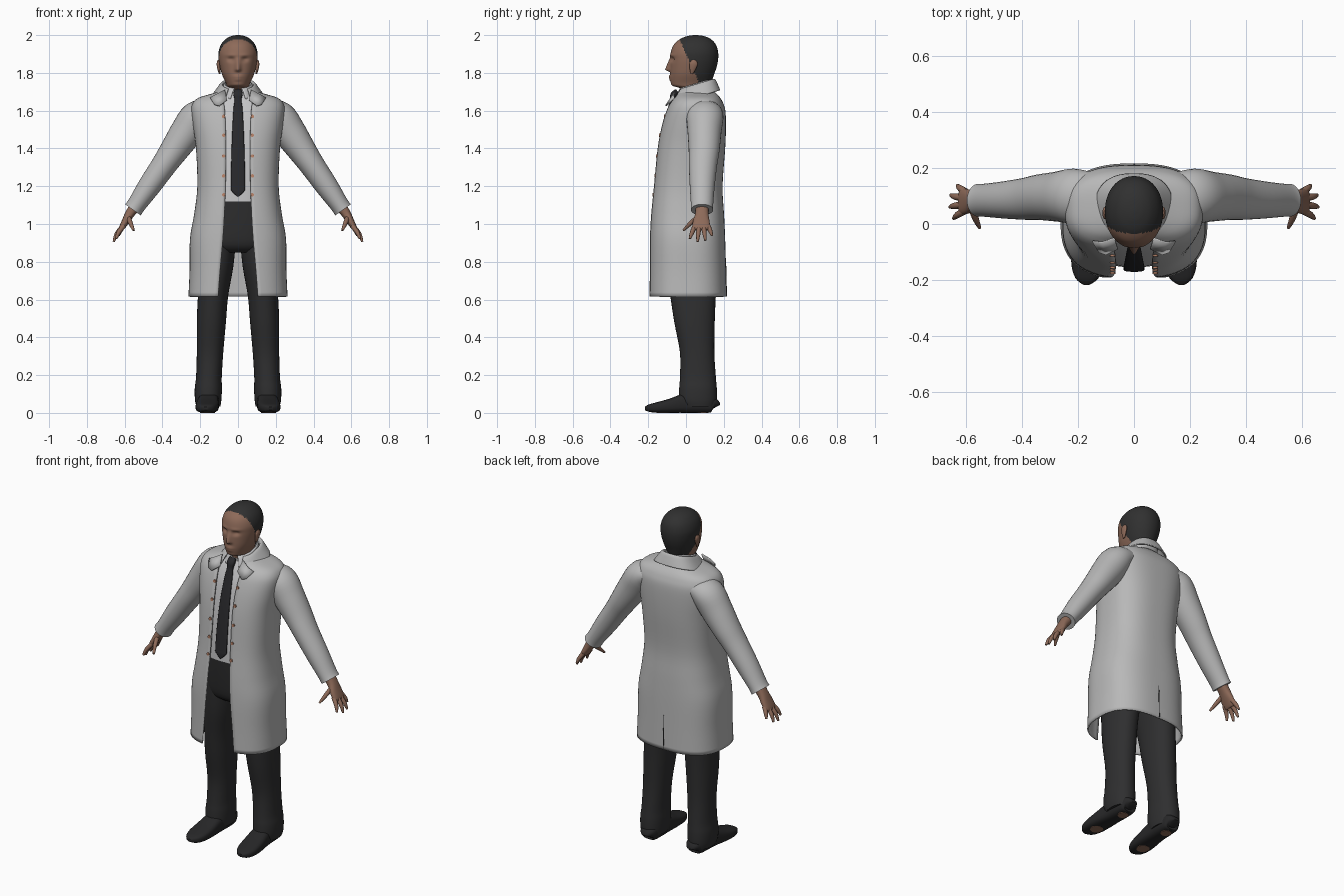
import bpy, bmesh, math
from mathutils import Vector


def material(name, r, g, b):
    m = bpy.data.materials.new(name)
    m.diffuse_color = (r, g, b, 1)
    return m


COAT = material("coat grey", 0.48, 0.48, 0.48)
SHIRT = material("shirt white", 0.56, 0.56, 0.57)
SKIN = material("brown skin", 0.27, 0.145, 0.10)
HAIR = material("black hair", 0.03, 0.03, 0.03)
CLOTH = material("trouser charcoal", 0.028, 0.028, 0.029)
TIE = material("tie black", 0.022, 0.022, 0.025)
SHOE = material("shoe black", 0.02, 0.02, 0.021)
BUTTON = material("copper button", 0.5, 0.24, 0.15)


def resample(rows, n):
    """Catmull-Rom through the rows, n steps per span."""
    out = []
    for i in range(len(rows) - 1):
        a, b, c, d = (rows[max(0, min(len(rows) - 1, i + k))] for k in (-1, 0, 1, 2))
        for s in range(n):
            t = s / n
            out.append([0.5 * (2 * q + (r - p) * t + (2 * p - 5 * q + 4 * r - w) * t * t
                               + (3 * q - p - 3 * r + w) * t ** 3)
                        for p, q, r, w in zip(a, b, c, d)])
    return out + [list(rows[-1])]


def power(v, p):
    return math.copysign(abs(v) ** p, v)


def skin_rings(name, rings, mat, closed=True, cap=True, mirror=False, thick=0):
    bm = bmesh.new()
    vr = [[bm.verts.new(c) for c in ring] for ring in rings]
    n = len(vr[0])
    for a, b in zip(vr, vr[1:]):
        for i in range(n if closed else n - 1):
            j = (i + 1) % n
            bm.faces.new((a[i], a[j], b[j], b[i]))
    if closed and cap:
        bm.faces.new(vr[0])
        bm.faces.new(vr[-1])
    bmesh.ops.recalc_face_normals(bm, faces=bm.faces)
    me = bpy.data.meshes.new(name)
    bm.to_mesh(me)
    bm.free()
    for f in me.polygons:
        f.use_smooth = True
    me.set_sharp_from_angle(angle=math.radians(50))
    me.materials.append(mat)
    ob = bpy.data.objects.new(name, me)
    bpy.context.collection.objects.link(ob)
    if thick:
        s = ob.modifiers.new("thickness", 'SOLIDIFY')
        s.thickness, s.offset = thick, 0
    if mirror:
        ob.modifiers.new("mirror", 'MIRROR')
    return ob


def body(name, rows, mat, p=0.8, seg=48, n=4, tilt=0, **kw):
    """Upright loft; rows: z, centre x, half width, front y, back y [, half opening at the front]."""
    split = len(rows[0]) > 5
    rings = []
    for r in resample(rows, n):
        z, cx, rx, yf, yb = r[:5]
        t0 = math.asin(min(1, (r[5] / rx) ** (1 / p))) if split else 0
        ring = []
        for i in range(seg):
            t = t0 + (2 * math.pi - 2 * t0) * i / (seg - 1 if split else seg)
            y = (yf + yb) / 2 - (yb - yf) / 2 * power(math.cos(t), p)
            ring.append((cx + rx * power(math.sin(t), p), y, z + tilt * (y - 0.06)))
        rings.append(ring)
    return skin_rings(name, rings, mat, closed=not split, **kw)


def tube(name, rows, mat, axis=(0, 1, 0), p=1.0, seg=24, n=4, **kw):
    """Loft along a path; rows: x, y, z, half size along axis, half size across it."""
    rs = resample(rows, n)
    rings = []
    for i, r in enumerate(rs):
        c = Vector(r[:3])
        t = (Vector(rs[min(i + 1, len(rs) - 1)][:3]) - Vector(rs[max(i - 1, 0)][:3])).normalized()
        v = t.cross(Vector(axis)).normalized()
        u = v.cross(t)
        ang = [2 * math.pi * k / seg for k in range(seg)]
        rings.append([c + u * r[3] * power(math.cos(a), p) + v * r[4] * power(math.sin(a), p)
                      for a in ang])
    return skin_rings(name, rings, mat, **kw)


# Head: loft, then nose, brow, eye sockets and lips pushed into the front
head = body("head", [
    (1.64, 0, .064, -.015, .12), (1.70, 0, .064, -.015, .125), (1.72, 0, .060, -.035, .13),
    (1.732, 0, .060, -.072, .13), (1.75, 0, .066, -.081, .135), (1.79, 0, .084, -.084, .148),
    (1.83, 0, .095, -.084, .162), (1.87, 0, .102, -.083, .17), (1.91, 0, .103, -.08, .17),
    (1.95, 0, .09, -.064, .158), (1.98, 0, .064, -.03, .13), (1.995, 0, .035, .008, .095),
    (2.0, 0, .008, .04, .06)], SKIN, p=0.95, seg=96, n=6)


def bump(x, z, cx, cz, sx, sz):
    return math.exp(-((abs(x) - cx) / sx) ** 2 - ((z - cz) / sz) ** 2)


for v in head.data.vertices:
    x, y, z = v.co
    if y < 0.0 and z > 1.73:
        nose = max(0, min((z - 1.803) / 0.012, (1.885 - z) / 0.065, 1))
        v.co.y += (-0.026 * nose * math.exp(-(x / .014) ** 2)
                   + 0.013 * bump(x, z, .036, 1.872, .018, .012)
                   - 0.005 * bump(x, z, .035, 1.893, .03, .008)
                   - 0.008 * bump(x, z, 0, 1.780, .024, .007)
                   - 0.007 * bump(x, z, 0, 1.765, .02, .006))
head.data.materials.append(HAIR)
for f in head.data.polygons:
    c = f.center
    f.material_index = int(c.z > 1.75 and c.y > -0.035 + 0.45 * (1.98 - c.z))
tube("ears", [(.097, .03, 1.795, .006, .004), (.101, .035, 1.82, .016, .008),
              (.104, .04, 1.85, .022, .009), (.102, .04, 1.868, .01, .005)], SKIN, mirror=True)

# Shirt, its collar and the tie
body("shirt", [(1.12, 0, .18, -.155, .16), (1.25, 0, .18, -.148, .165), (1.4, 0, .19, -.13, .18),
               (1.55, 0, .20, -.10, .18), (1.63, 0, .18, -.07, .16), (1.69, 0, .07, -.04, .13)], SHIRT)
body("shirt_collar", [(1.67, 0, .071, -.04, .128, .012), (1.735, 0, .068, -.03, .126, .018),
                      (1.74, 0, .073, -.036, .132, .022), (1.695, 0, .083, -.062, .138, .04)],
     SHIRT, tilt=.3, p=.9, thick=.005)
tube("tie", [(0, -.048, 1.705, .02, .012), (0, -.066, 1.685, .024, .016), (0, -.074, 1.655, .018, .012),
             (0, -.088, 1.61, .024, .009), (0, -.122, 1.48, .031, .009), (0, -.148, 1.32, .036, .008),
             (0, -.160, 1.20, .037, .008), (0, -.163, 1.175, .034, .008), (0, -.165, 1.145, .004, .006)],
     TIE, axis=(1, 0, 0), p=.7)

# Open coat: body shell, folded collar, wings, sleeves
body("coat", [
    (.615, 0, .258, -.195, .212, .105), (.75, 0, .252, -.193, .208, .095),
    (.92, 0, .25, -.19, .203, .08), (1.05, 0, .228, -.183, .197, .072),
    (1.2, 0, .211, -.168, .189, .066), (1.4, 0, .218, -.148, .203, .064),
    (1.52, 0, .234, -.125, .207, .066), (1.60, 0, .243, -.10, .204, .07),
    (1.64, 0, .234, -.08, .192, .074), (1.665, 0, .205, -.06, .178, .072),
    (1.685, 0, .14, -.045, .16, .066), (1.70, 0, .09, -.03, .145, .055)],
    COAT, p=.75, seg=72, thick=.009)
body("coat_collar", [(1.685, 0, .086, -.035, .14, .055), (1.73, 0, .082, -.028, .142, .05),
                     (1.737, 0, .09, -.038, .152, .052), (1.705, 0, .115, -.065, .166, .066),
                     (1.672, 0, .138, -.078, .178, .085)], COAT, tilt=.3, thick=.007)
wing = [[(.058, -.088, 1.655), (.07, -.05, 1.71)], [(.10, -.108, 1.625), (.115, -.066, 1.685)],
        [(.125, -.10, 1.632), (.148, -.062, 1.668)]]
skin_rings("collar_wings", wing, COAT, closed=False, mirror=True, thick=.007)
tube("sleeves", [(.15, .1, 1.60, .085, .055), (.215, .1, 1.57, .098, .085), (.27, .098, 1.49, .09, .087),
                 (.335, .096, 1.395, .082, .076), (.39, .09, 1.315, .075, .067),
                 (.47, .086, 1.2, .066, .06), (.535, .085, 1.105, .059, .05),
                 (.556, .085, 1.075, .059, .051)], COAT, seg=32, mirror=True)
tube("back_vent", [(0, .214, .62, .004, .003), (0, .209, .82, .003, .003)], CLOTH, axis=(1, 0, 0), n=1,
     seg=8)

# Buttons down both front edges
for k, (z, y) in enumerate([(1.57, -.112), (1.47, -.138), (1.36, -.155), (1.255, -.164), (1.155, -.174)]):
    tube(f"coat_buttons_{k + 1}", [(.076, y + .006, z, .009, .009), (.076, y - .004, z, .009, .009)],
         BUTTON, axis=(1, 0, 0), n=1, seg=12, mirror=True)

# Trousers
body("trouser_hips", [(.85, 0, .15, -.08, .14), (.89, 0, .19, -.12, .168), (1.0, 0, .195, -.138, .17),
                      (1.145, 0, .182, -.150, .162)], CLOTH)
body("trouser_legs", [(.035, .157, .064, -.02, .155), (.07, .158, .07, -.035, .163),
                      (.13, .157, .072, -.036, .163), (.19, .154, .068, -.032, .158),
                      (.32, .148, .07, -.032, .15), (.48, .141, .077, -.062, .152),
                      (.62, .132, .08, -.083, .158), (.78, .112, .088, -.105, .168),
                      (.95, .098, .09, -.115, .165)], CLOTH, p=.92, seg=36, mirror=True)

# Shoes with worn brown sole patches
tube("shoes", [(.152, .157, .03, .02, .024), (.152, .145, .04, .045, .04), (.153, .08, .055, .054, .055),
               (.156, 0, .052, .055, .052), (.162, -.08, .038, .06, .038), (.167, -.15, .029, .057, .028),
               (.17, -.195, .025, .04, .02), (.171, -.217, .023, .012, .009)],
     SHOE, axis=(1, 0, 0), p=.65, mirror=True)
for part, x, y, r in (("toe", .165, -.12, .036), ("heel", .153, .09, .03)):
    tube(f"{part}_sole_patches", [(x, y, 0, r, r), (x, y, .006, r, r)], SKIN, n=1, mirror=True)

# Hands: palm, four spread fingers and thumb
tube("palms", [(.54, .085, 1.10, .036, .03), (.572, .084, 1.055, .035, .025),
               (.595, .081, 1.015, .044, .02), (.615, .08, .98, .046, .015),
               (.62, .08, .968, .04, .010)], SKIN, p=.85, mirror=True)
for name, base, mid, tip in (
        ("index_fingers", (.605, .047, .99), (.632, .032, .955), (.645, .02, .922)),
        ("middle_fingers", (.608, .07, .99), (.642, .065, .948), (.658, .061, .906)),
        ("ring_fingers", (.608, .093, .99), (.64, .098, .95), (.655, .103, .913)),
        ("little_fingers", (.603, .115, .995), (.622, .128, .965), (.632, .138, .938)),
        ("thumbs", (.58, .06, 1.035), (.567, .02, 1.0), (.552, -.014, .966))):
    tube(name, [(*base, .013, .013), (*mid, .0115, .0115), (*tip, .006, .006)], SKIN, seg=12,
         mirror=True)
